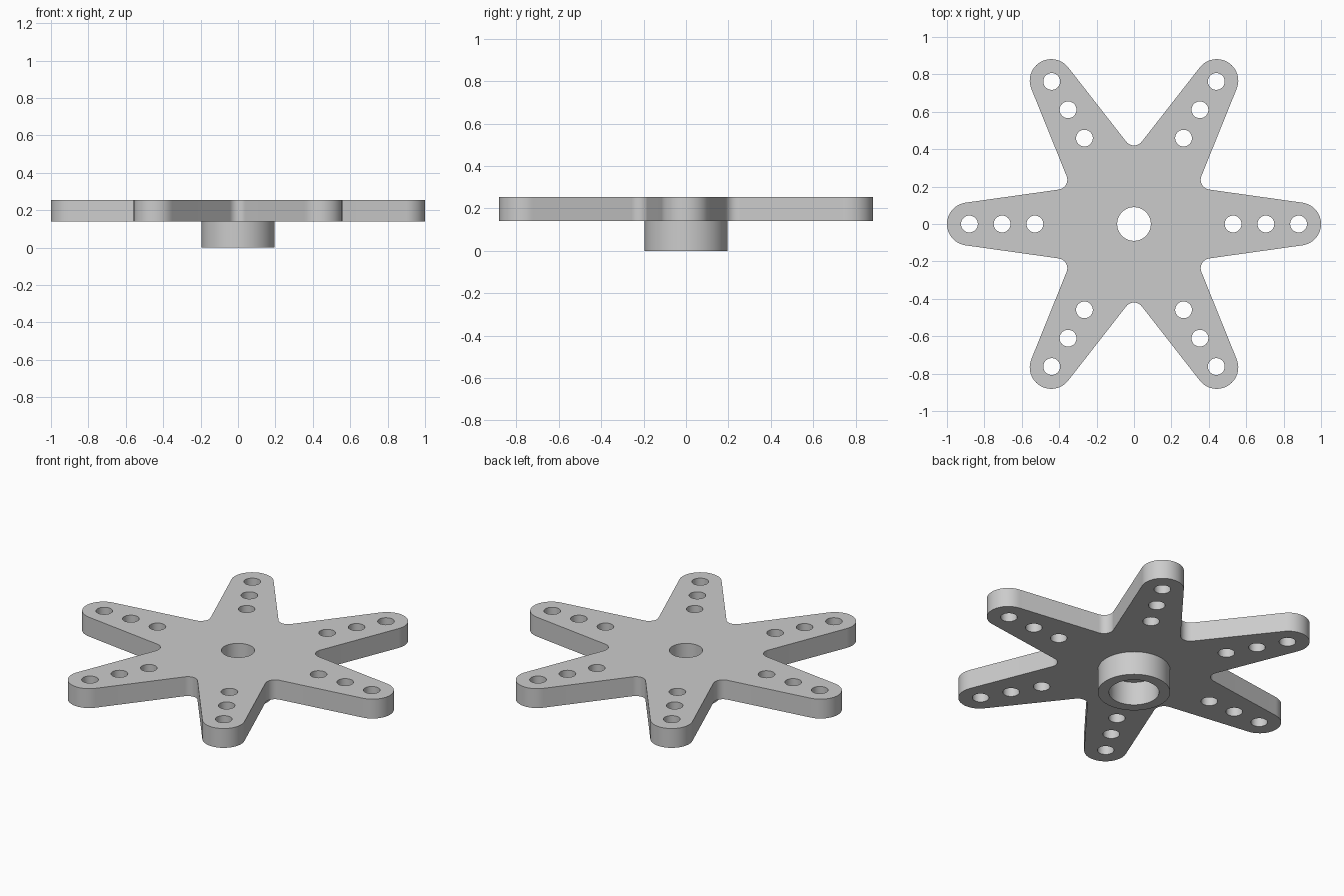
import bpy, bmesh
from math import sin, cos, tan, radians, pi

if "Cube" in bpy.data.objects:
    bpy.data.objects.remove(bpy.data.objects["Cube"])

ARMS = 6
TAPER = radians(8)             # arm sides narrow outwards
TIP_X, TIP_R = 0.885, 0.115    # rounded arm tip
FILLET = 0.053                 # rounding between arms
PLATE_Z0, PLATE_Z1 = 0.14, 0.255


def arc(cx, cy, r, a0, a1, n):
    return [(cx + r * cos(a0 + (a1 - a0) * i / n),
             cy + r * sin(a0 + (a1 - a0) * i / n)) for i in range(n + 1)]


def circle(cx, cy, r, n):
    return arc(cx, cy, r, 0, 2 * pi, n)[:-1]


def extrude_loops(name, loops, z0, z1):
    """Fill an outline with holes and extrude it from z0 to z1."""
    cu = bpy.data.curves.new(name, 'CURVE')
    cu.dimensions = '2D'
    cu.fill_mode = 'BOTH'
    cu.extrude = (z1 - z0) / 2
    for pts in loops:
        sp = cu.splines.new('POLY')
        sp.points.add(len(pts) - 1)
        for p, (x, y) in zip(sp.points, pts):
            p.co = (x, y, 0, 1)
        sp.use_cyclic_u = True
    ob = bpy.data.objects.new(name, cu)
    bpy.context.collection.objects.link(ob)
    ob.location.z = (z0 + z1) / 2
    bpy.ops.object.select_all(action='DESELECT')
    ob.select_set(True)
    bpy.context.view_layer.objects.active = ob
    bpy.ops.object.convert(target='MESH')
    ob = bpy.context.view_layer.objects.active
    # weld caps to walls
    bm = bmesh.new()
    bm.from_mesh(ob.data)
    bmesh.ops.remove_doubles(bm, verts=bm.verts, dist=1e-5)
    bmesh.ops.recalc_face_normals(bm, faces=bm.faces)
    bm.to_mesh(ob.data)
    bm.free()
    bpy.ops.object.shade_smooth_by_angle(angle=radians(30))
    return ob


# Star outline: one tip arc and one valley fillet, repeated around the centre
half = pi / ARMS
tx, ty = TIP_X + TIP_R * sin(TAPER), TIP_R * cos(TAPER)
apex_x = (ty + tan(TAPER) * tx) / (tan(half) + tan(TAPER))
valley = apex_x / cos(half) + FILLET / sin(half + TAPER)
vx, vy = valley * cos(half), valley * sin(half)
tip = arc(TIP_X, 0, TIP_R, -pi / 2 + TAPER, pi / 2 - TAPER, 24)
fillet = arc(vx, vy, FILLET, -pi / 2 - TAPER, -pi / 2 - TAPER - (pi - 2 * (half + TAPER)), 10)

outline, holes = [], []
for k in range(ARMS):
    a = 2 * pi * k / ARMS
    outline += [(x * cos(a) - y * sin(a), x * sin(a) + y * cos(a)) for x, y in tip + fillet]
    # Three screw holes along each arm
    holes += [circle(d * cos(a), d * sin(a), 0.045, 32) for d in (0.53, 0.705, 0.88)]

extrude_loops("star_plate", [outline, circle(0, 0, 0.09, 48)] + holes, PLATE_Z0, PLATE_Z1)

# Hub collar below the plate, with a wider bore
extrude_loops("hub_collar", [circle(0, 0, 0.195, 64), circle(0, 0, 0.135, 64)], 0, PLATE_Z0)
